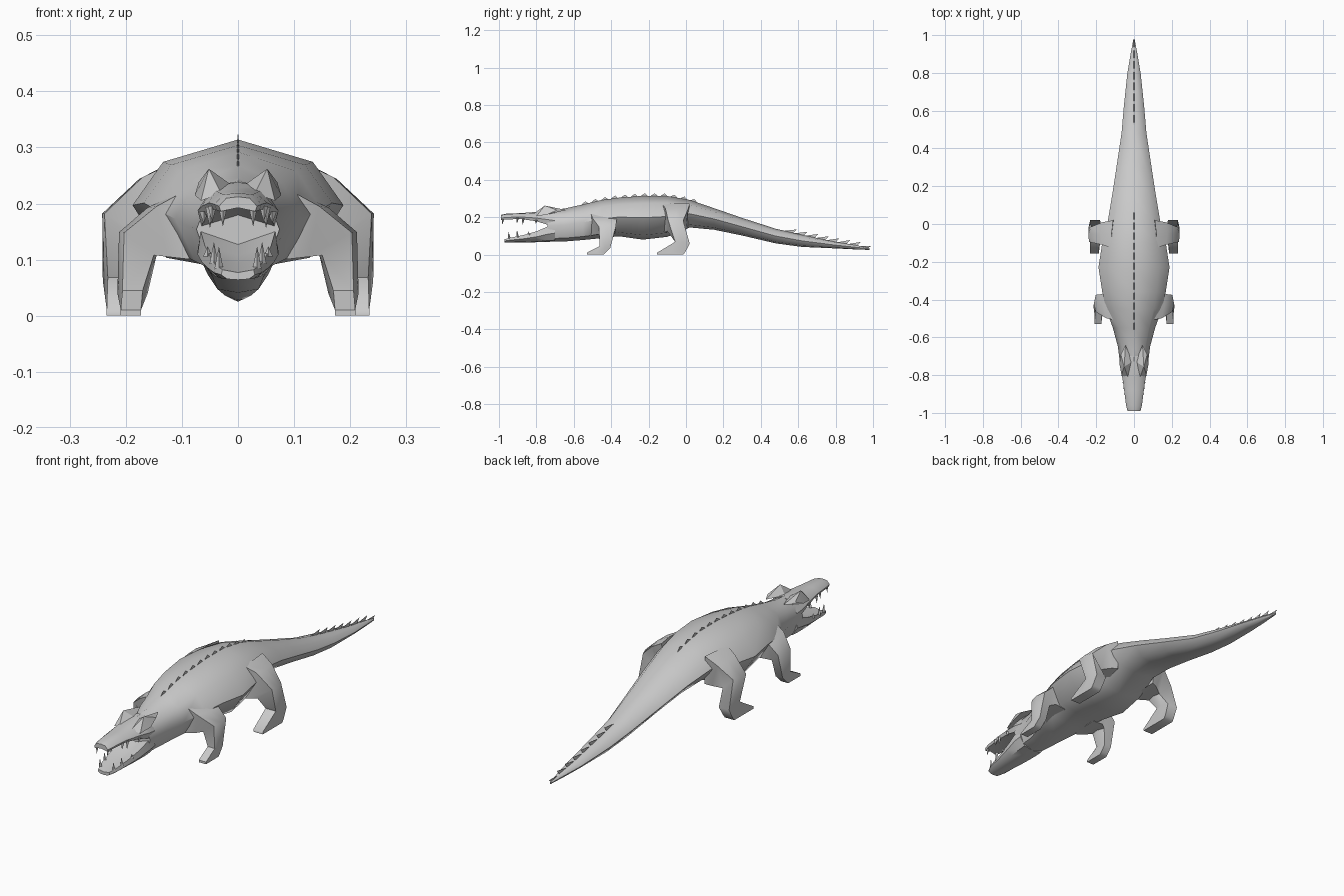
import bpy, math
from mathutils import Vector

hide = bpy.data.materials.new("grey hide")
hide.diffuse_color = (0.6, 0.6, 0.6, 1)


def add_mesh(name, verts, faces, angle=50):
    me = bpy.data.meshes.new(name)
    me.from_pydata([tuple(v) for v in verts], [], faces)
    me.materials.append(hide)
    ob = bpy.data.objects.new(name, me)
    bpy.context.collection.objects.link(ob)
    bpy.ops.object.select_all(action='DESELECT')
    ob.select_set(True)
    bpy.context.view_layer.objects.active = ob
    bpy.ops.object.mode_set(mode='EDIT')
    bpy.ops.mesh.select_all(action='SELECT')
    bpy.ops.mesh.normals_make_consistent(inside=False)
    bpy.ops.object.mode_set(mode='OBJECT')
    bpy.ops.object.shade_smooth_by_angle(angle=math.radians(angle))
    return ob


def loft(name, rings, angle=50):
    n = len(rings[0])
    verts = [p for r in rings for p in r]
    faces = [(i * n + j, i * n + (j + 1) % n, (i + 1) * n + (j + 1) % n, (i + 1) * n + j)
             for i in range(len(rings) - 1) for j in range(n)]
    faces += [tuple(range(n)), tuple(range(len(verts) - n, len(verts)))]
    return add_mesh(name, verts, faces, angle)


def section(y, w, zb, zt, profile):
    h = zt - zb
    right = [(x * w, y, zb + z * h) for x, z in profile]
    return right + [(-x, y0, z) for x, y0, z in reversed(right) if x > 1e-6]


# Body and tail: y, half width, bottom, top
body = [(-0.74, .074, .070, .238), (-.65, .085, .070, .246), (-.55, .112, .078, .268),
        (-.45, .148, .088, .292), (-.36, .168, .098, .304), (-.23, .188, .080, .314),
        (-.10, .168, .095, .313), (.02, .138, .145, .292), (.15, .116, .133, .248),
        (.30, .093, .102, .196), (.48, .066, .060, .138), (.62, .054, .041, .106),
        (.80, .035, .033, .068), (.90, .018, .028, .052), (.98, .003, .025, .036)]
round_body = [(0, 0), (.68, .10), (1, .5), (.71, .83), (0, 1)]
loft("body", [section(*s, round_body) for s in body])

# Open jaws
upper = [(-.70, .070, .150, .240), (-.74, .072, .160, .238), (-.80, .064, .178, .228),
         (-.88, .052, .190, .222), (-.96, .042, .188, .219), (-.99, .034, .186, .212)]
loft("upper_jaw", [section(*s, [(0, .25), (.9, 0), (1, .35), (.62, .9), (0, 1)]) for s in upper], 40)
lower = [(-.70, .072, .070, .160), (-.74, .072, .068, .150), (-.80, .064, .066, .124),
         (-.87, .053, .065, .104), (-.94, .043, .064, .090), (-.97, .030, .064, .082)]
loft("lower_jaw", [section(*s, [(0, 0), (.65, .08), (1, .5), (.92, 1), (0, .72)]) for s in lower], 40)


def cone(name, base, tip, r, sides=4):
    b, t = Vector(base), Vector(tip)
    ring = [b + Vector((r * math.cos(a), r * math.sin(a), 0))
            for a in (2 * math.pi * i / sides for i in range(sides))]
    return add_mesh(name, ring + [t], [(i, (i + 1) % sides, sides) for i in range(sides)]
                    + [tuple(range(sides))], 20)


# Legs: corners are front outer, back outer, back inner, front inner
hind = [[(.11, -.13, .275), (.11, .02, .272), (.10, .01, .14), (.10, -.12, .12)],
        [(.170, -.11, .247), (.165, .01, .240), (.13, .0, .135), (.13, -.115, .12)],
        [(.238, -.095, .182), (.228, -.015, .182), (.168, -.025, .125), (.170, -.10, .125)],
        [(.232, -.058, .068), (.232, .02, .058), (.180, .02, .058), (.180, -.058, .068)],
        [(.234, -.155, .010), (.234, -.005, .012), (.186, -.005, .012), (.186, -.155, .010)],
        [(.234, -.155, 0), (.234, -.015, 0), (.186, -.015, 0), (.186, -.155, 0)]]
fore = [[(.09, -.51, .225), (.09, -.37, .225), (.08, -.38, .11), (.08, -.51, .10)],
        [(.145, -.50, .195), (.160, -.37, .190), (.135, -.38, .115), (.125, -.49, .105)],
        [(.203, -.465, .148), (.203, -.375, .150), (.158, -.395, .108), (.150, -.465, .108)],
        [(.206, -.462, .045), (.206, -.405, .035), (.170, -.405, .035), (.170, -.462, .045)],
        [(.209, -.530, .010), (.209, -.43, .010), (.173, -.43, .010), (.173, -.530, .010)],
        [(.209, -.530, 0), (.209, -.44, 0), (.173, -.44, 0), (.173, -.530, 0)]]


def leg_ring(corners, side, bulge):
    fo, bo, bi, fi = [Vector(c) for c in corners]
    pts = [fo, (fo + bo) / 2 + Vector((bulge, 0, 0)), bo, bi, (bi + fi) / 2 - Vector((bulge, 0, 0)), fi]
    return [(p.x * side, p.y, p.z) for p in pts]


for side, tag in ((1, "right"), (-1, "left")):
    for name, rings in (("hind_leg", hind), ("fore_leg", fore)):
        loft(f"{name}_{tag}", [leg_ring(r, side, .009 if i < 4 else 0)
                               for i, r in enumerate(rings)], 60)

    # Brow ridges over the eyes
    s = side
    add_mesh(f"brow_{tag}",
             [(s * .052, -.755, .262), (s * .010, -.73, .232), (s * .030, -.815, .218),
              (s * .066, -.80, .205), (s * .077, -.74, .215), (s * .070, -.69, .238),
              (s * .045, -.64, .238)],
             [(0, i, i + 1) for i in range(1, 6)] + [(0, 6, 1), (1, 2, 3, 4, 5, 6)], 20)

    # Teeth: fangs first, then smaller ones along the jaws
    for y, x, z, drop in ((-.978, .027, .194, .035), (-.90, .046, .196, .030),
                          (-.87, .050, .194, .038), (-.80, .061, .186, .022)):
        cone(f"upper_tooth_{tag}", (s * x, y, z), (s * x, y - .004, z - drop), .008)
    for y, x, z, rise in ((-.945, .034, .084, .040), (-.90, .043, .092, .040), (-.84, .054, .106, .018)):
        cone(f"lower_tooth_{tag}", (s * x, y, z), (s * x, y - .004, z + rise), .008)


def top_height(y):
    for a, b in zip(body, body[1:]):
        if a[0] <= y <= b[0]:
            return a[3] + (b[3] - a[3]) * (y - a[0]) / (b[0] - a[0])
    return body[-1][3]


def spine(name, y0, y1, tip_y, rise):
    t = .002
    z0, z1 = top_height(y0) - .006, top_height(y1) - .006
    verts = [(-t, y0, z0), (t, y0, z0), (t, y1, z1), (-t, y1, z1), (0, tip_y, top_height(tip_y) + rise)]
    add_mesh(name, verts, [(0, 1, 4), (1, 2, 4), (2, 3, 4), (3, 0, 4), (0, 1, 2, 3)], 20)


# Back ridge and swept tail spines
for i in range(12):
    y = -.57 + i * .053
    spine("back_spine", y, y + .053, y + .032, .014)
for i in range(8):
    y = .51 + i * .057
    spine("tail_spine", y, min(y + .06, .975), min(y + .082, .99), .022 if i < 7 else .010)
